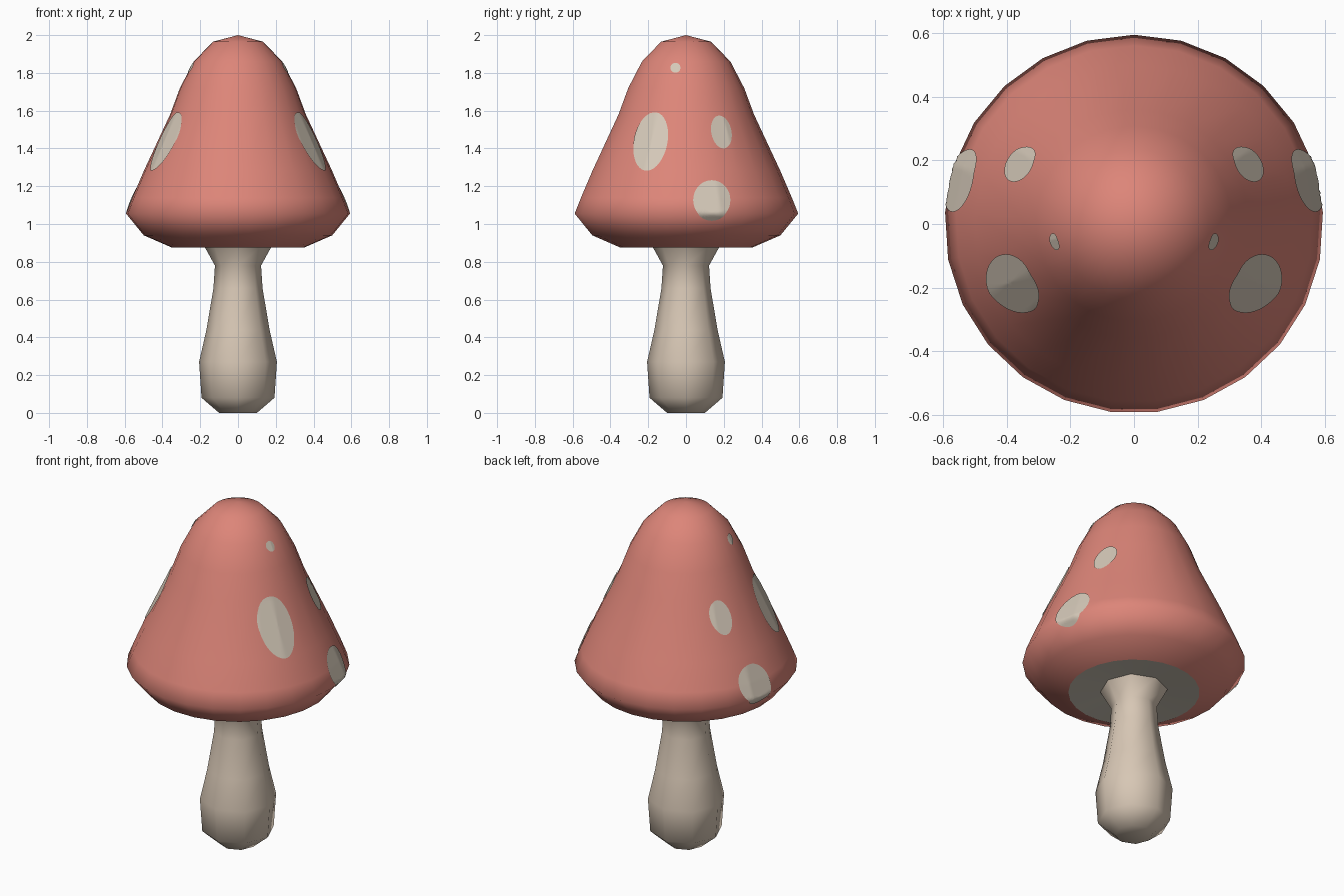
import bpy, bmesh, math
from mathutils import Vector
from mathutils.bvhtree import BVHTree

if "Cube" in bpy.data.objects:
    bpy.data.objects.remove(bpy.data.objects["Cube"])


def material(name, rgb):
    m = bpy.data.materials.new(name)
    m.diffuse_color = (*rgb, 1)
    m.use_nodes = True
    m.node_tree.nodes["Principled BSDF"].inputs["Base Color"].default_value = m.diffuse_color
    return m


RED = material("salmon red", (0.72, 0.235, 0.19))
CREAM = material("warm cream", (0.68, 0.57, 0.46))
PALE = material("pale spot", (0.66, 0.58, 0.48))
GILL = material("grey cream", (0.60, 0.55, 0.46))


def finish(name, bm, mat):
    me = bpy.data.meshes.new(name)
    for f in bm.faces:
        f.smooth = True
    bm.to_mesh(me)
    bm.free()
    me.materials.append(mat)
    ob = bpy.data.objects.new(name, me)
    bpy.context.collection.objects.link(ob)
    return ob


def lathe(name, profile, sides, mat):
    """Revolve (radius, height) points, listed bottom to top, round z."""
    bm = bmesh.new()
    rings = []
    for r, z in profile:
        if r == 0:
            rings.append([bm.verts.new((0, 0, z))] * sides)
        else:
            angles = [math.pi / 2 + 2 * math.pi * i / sides for i in range(sides)]
            rings.append([bm.verts.new((r * math.cos(a), r * math.sin(a), z)) for a in angles])
    for lo, hi in zip(rings, rings[1:]):
        for i in range(sides):
            j = (i + 1) % sides
            bm.faces.new(dict.fromkeys((lo[i], lo[j], hi[j], hi[i])))
    return finish(name, bm, mat)


# Stem: eight-sided bulb with a narrow neck flaring into the gills
lathe("stem", [(0, 0), (0.10, 0), (0.193, 0.08), (0.206, 0.27), (0.167, 0.44),
               (0.13, 0.66), (0.122, 0.78), (0.18, 0.885)], 8, CREAM)

# Cap: bell shape with an undercut rim
cap = lathe("cap", [(0.35, 0.875), (0.50, 0.94), (0.594, 1.055), (0.56, 1.14),
                    (0.50, 1.28), (0.36, 1.58), (0.308, 1.72), (0.235, 1.86),
                    (0.133, 1.965), (0, 2.0)], 25, RED)

# Gills: shallow underside ring (outer to inner would face up, so inner first)
lathe("gills", [(0.13, 0.89), (0.35, 0.875)], 25, GILL)

# Spots: thin ovals laid on the cap, mirrored left and right
tree = BVHTree.FromPolygons([v.co for v in cap.data.vertices],
                            [p.vertices[:] for p in cap.data.polygons])


def spot(name, y, z, half_w, half_h, tilt, side, rings=12, segs=36):
    bm = bmesh.new()

    def on_cap(k, a):
        u, v = k * half_w * math.cos(a), k * half_h * math.sin(a)
        c, s = math.cos(tilt), math.sin(tilt)
        origin = Vector((2 * side, y + u * c + v * s, z - u * s + v * c))
        hit, normal, _, _ = tree.ray_cast(origin, Vector((-side, 0, 0)))
        if normal.x * side < 0:
            normal = -normal
        return bm.verts.new(hit + normal * 0.005)

    prev = [on_cap(0, 0)] * segs
    for k in range(1, rings + 1):
        ring = [on_cap(k / rings, side * 2 * math.pi * i / segs) for i in range(segs)]
        for i in range(segs):
            j = (i + 1) % segs
            bm.faces.new(dict.fromkeys((prev[i], ring[i], ring[j], prev[j])))
        prev = ring
    finish(name, bm, PALE)


for side, label in ((1, "right"), (-1, "left")):
    spot(f"large_spot_{label}", -0.185, 1.435, 0.088, 0.157, 0.2, side)
    spot(f"rear_spot_{label}", 0.185, 1.485, 0.053, 0.088, -0.2, side)
    spot(f"rim_spot_{label}", 0.135, 1.125, 0.098, 0.105, 0, side)
    spot(f"small_spot_{label}", -0.055, 1.825, 0.026, 0.026, 0, side)
